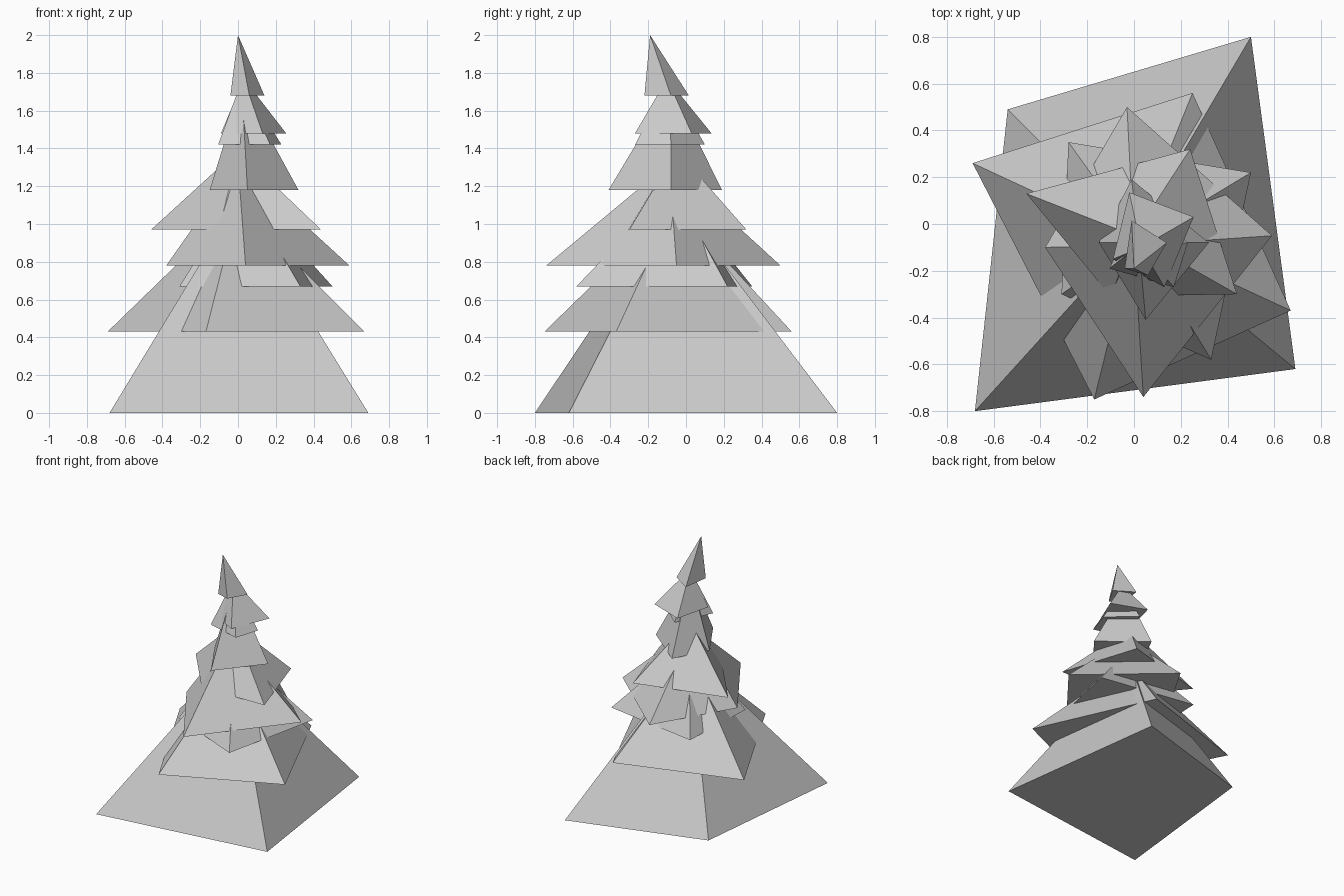
import bpy
import bmesh


def pyramid(name, z, apex, corners):
    """Closed four-sided pyramid with an irregular flat base at height z."""
    bm = bmesh.new()
    base = [bm.verts.new((x, y, z)) for x, y in corners]
    tip = bm.verts.new(apex)
    bm.faces.new(base)
    for i in range(len(base)):
        bm.faces.new((base[i], base[(i + 1) % len(base)], tip))
    bmesh.ops.recalc_face_normals(bm, faces=bm.faces[:])
    mesh = bpy.data.meshes.new(name)
    bm.to_mesh(mesh)
    bm.free()
    obj = bpy.data.objects.new(name, mesh)
    bpy.context.collection.objects.link(obj)


# Branch tiers from bottom to top: base height, apex, base corners
tiers = [
    (0.00, (0.00, -0.05, 1.12), [(-0.68, -0.80), (0.69, -0.62), (0.50, 0.80), (-0.54, 0.49)]),
    (0.43, (0.00, -0.06, 1.10), [(-0.17, -0.75), (0.67, -0.37), (0.25, 0.56), (-0.69, 0.26)]),
    (0.67, (0.02, -0.07, 1.20), [(-0.31, -0.30), (0.33, -0.58), (0.50, 0.22), (-0.28, 0.35)]),
    (0.78, (0.00, -0.09, 1.32), [(0.04, -0.74), (0.59, -0.05), (-0.03, 0.50), (-0.38, -0.10)]),
    (0.97, (0.00, -0.05, 1.39), [(-0.10, -0.31), (0.44, -0.30), (0.24, 0.32), (-0.46, 0.13)]),
    (1.18, (0.02, -0.08, 1.73), [(0.05, -0.41), (0.32, -0.08), (-0.01, 0.19), (-0.15, -0.08)]),
    (1.42, (0.02, -0.09, 1.76), [(-0.105, -0.19), (0.17, -0.27), (0.23, -0.08), (0.03, 0.10)]),
    (1.48, (0.03, -0.10, 1.77), [(-0.09, -0.15), (0.13, -0.27), (0.255, 0.03), (-0.02, 0.135)]),
    (1.68, (0.00, -0.19, 2.00), [(-0.04, -0.19), (0.06, -0.22), (0.14, -0.08), (-0.01, 0.015)]),
]

for i, (z, apex, corners) in enumerate(tiers):
    name = "tree_tip" if i == len(tiers) - 1 else f"branch_tier_{i + 1}"
    pyramid(name, z, apex, corners)
